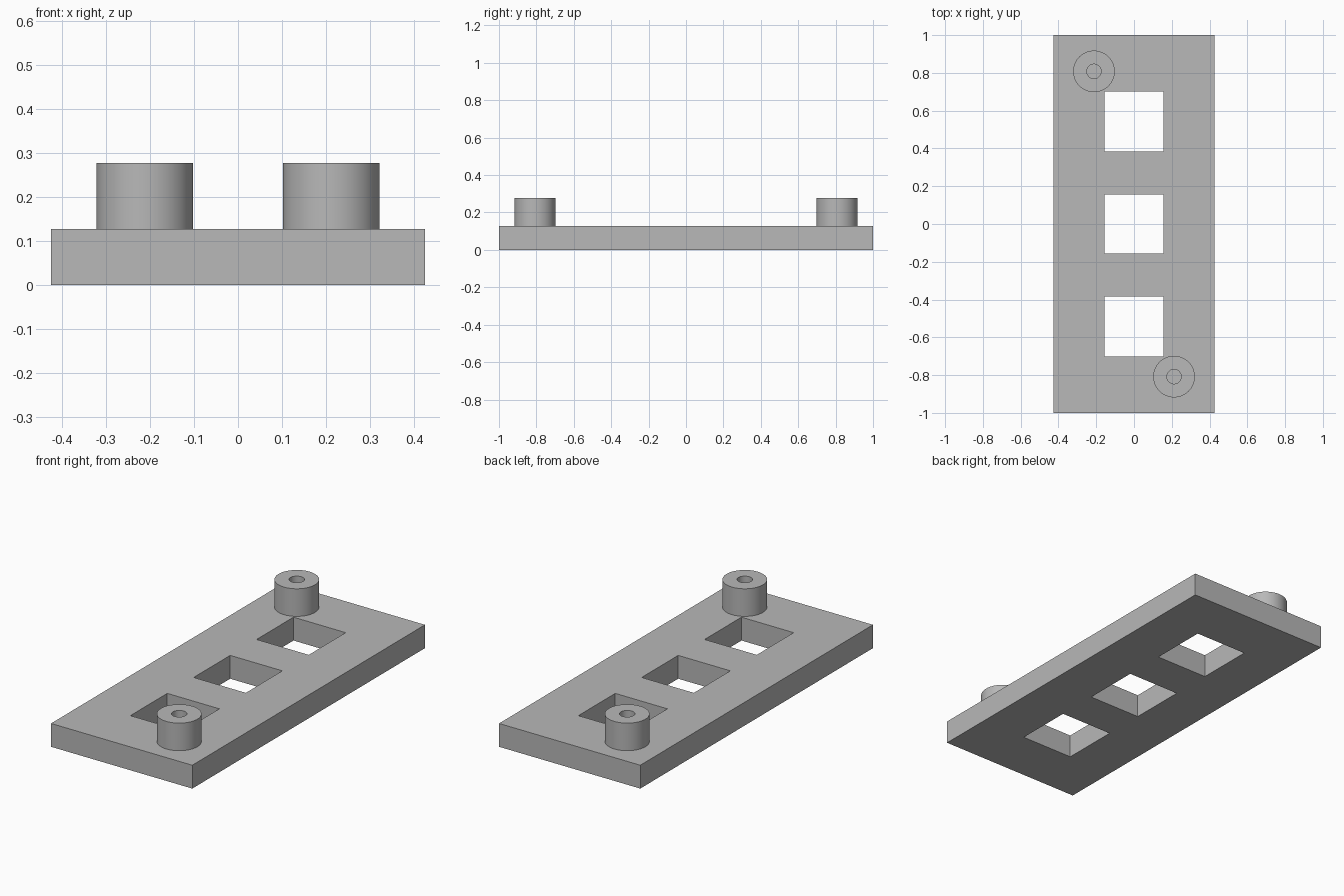
import bpy
import bmesh
import math

cube = bpy.data.objects.get("Cube")
if cube:
    bpy.data.objects.remove(cube, do_unlink=True)

GREY = (0.48, 0.48, 0.48, 1)
grey = bpy.data.materials.new("plain grey")
grey.use_nodes = True
grey.diffuse_color = GREY
grey.node_tree.nodes["Principled BSDF"].inputs["Base Color"].default_value = GREY

PLATE_TOP, POST_TOP = 0.127, 0.277


def add_object(name, bm):
    bmesh.ops.recalc_face_normals(bm, faces=bm.faces)
    mesh = bpy.data.meshes.new(name)
    bm.to_mesh(mesh)
    bm.free()
    mesh.materials.append(grey)
    obj = bpy.data.objects.new(name, mesh)
    bpy.context.collection.objects.link(obj)
    return obj


# Base plate: a grid of cells with three windows left open, raised to thickness
def build_plate():
    xs = [-0.425, -0.157, 0.157, 0.425]
    ys = [-1, -0.701, -0.384, -0.157, 0.157, 0.384, 0.701, 1]
    bm = bmesh.new()
    grid = [[bm.verts.new((x, y, 0)) for y in ys] for x in xs]
    for i in range(len(xs) - 1):
        for j in range(len(ys) - 1):
            is_window = i == 1 and j % 2 == 1
            if not is_window:
                bm.faces.new((grid[i][j], grid[i + 1][j],
                              grid[i + 1][j + 1], grid[i][j + 1]))
    raised = bmesh.ops.extrude_face_region(bm, geom=bm.faces[:], use_keep_orig=True)
    top = [v for v in raised["geom"] if isinstance(v, bmesh.types.BMVert)]
    bmesh.ops.translate(bm, verts=top, vec=(0, 0, PLATE_TOP))
    add_object("base_plate", bm)


# Hollow round post: a rectangular section spun around its axis
def build_post(name, x, y, outer=0.11, inner=0.038):
    bm = bmesh.new()
    section = [(inner, PLATE_TOP), (outer, PLATE_TOP),
               (outer, POST_TOP), (inner, POST_TOP)]
    verts = [bm.verts.new((r, 0, z)) for r, z in section]
    edges = [bm.edges.new((verts[k], verts[(k + 1) % 4])) for k in range(4)]
    bmesh.ops.spin(bm, geom=verts + edges, cent=(0, 0, 0), axis=(0, 0, 1),
                   angle=math.tau, steps=64, use_merge=True)
    bmesh.ops.remove_doubles(bm, verts=bm.verts, dist=0.0001)
    post = add_object(name, bm)
    post.location = (x, y, 0)
    bpy.ops.object.select_all(action="DESELECT")
    post.select_set(True)
    bpy.context.view_layer.objects.active = post
    bpy.ops.object.shade_smooth_by_angle(angle=math.radians(30))


build_plate()
build_post("front_left_post", 0.212, -0.808)
build_post("back_right_post", -0.212, 0.808)
